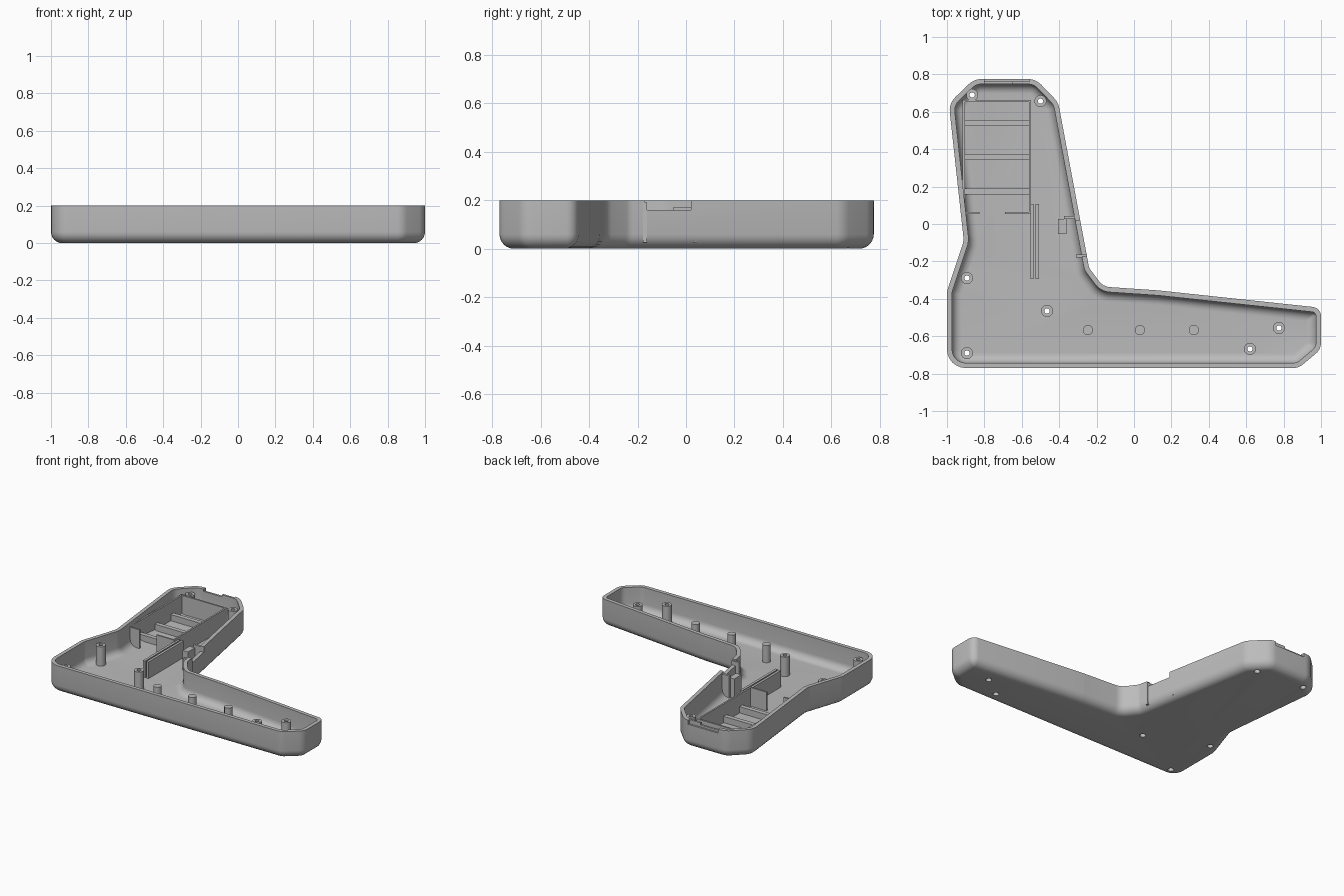
import bpy, bmesh, math
from mathutils import Vector

cube = bpy.data.objects.get("Cube")
if cube:
    bpy.data.objects.remove(cube, do_unlink=True)

grey = bpy.data.materials.new("plain grey")
grey.use_nodes = True
grey.diffuse_color = (0.5, 0.5, 0.5, 1)
grey.node_tree.nodes["Principled BSDF"].inputs["Base Color"].default_value = (0.5, 0.5, 0.5, 1)

HEIGHT, WALL, FLOOR = 0.2, 0.027, 0.03
OUTER_R, INNER_R = 0.06, 0.05


def finish(bm, name):
    bmesh.ops.recalc_face_normals(bm, faces=bm.faces)
    mesh = bpy.data.meshes.new(name)
    bm.to_mesh(mesh)
    bm.free()
    mesh.materials.append(grey)
    obj = bpy.data.objects.new(name, mesh)
    bpy.context.collection.objects.link(obj)
    return obj


def activate(obj):
    bpy.ops.object.select_all(action="DESELECT")
    obj.select_set(True)
    bpy.context.view_layer.objects.active = obj


def smooth(obj):
    activate(obj)
    bpy.ops.object.shade_smooth_by_angle(angle=math.radians(30))


def box(name, x0, x1, y0, y1, z0, z1):
    bm = bmesh.new()
    bmesh.ops.create_cube(bm, size=1)
    for v in bm.verts:
        v.co = ((x0 + x1) / 2 + v.co.x * (x1 - x0),
                (y0 + y1) / 2 + v.co.y * (y1 - y0),
                (z0 + z1) / 2 + v.co.z * (z1 - z0))
    return finish(bm, name)


def loft(bm, rings):
    loops = [[bm.verts.new(p) for p in ring] for ring in rings]
    for a, b in zip(loops, loops[1:]):
        for i in range(len(a)):
            j = (i + 1) % len(a)
            bm.faces.new((a[i], a[j], b[j], b[i]))
    return loops


def circle(x, y, r, z, n=24):
    return [(x + r * math.cos(math.tau * i / n), y + r * math.sin(math.tau * i / n), z)
            for i in range(n)]


def rod(name, x, y, r, z0, z1):
    bm = bmesh.new()
    loops = loft(bm, [circle(x, y, r, z0), circle(x, y, r, z1)])
    for loop in loops:
        bm.faces.new(loop)
    return finish(bm, name)


def tube(name, x, y, r, hole, z0, z1):
    bm = bmesh.new()
    loft(bm, [circle(x, y, hole, z0), circle(x, y, r, z0), circle(x, y, r, z1),
              circle(x, y, hole, z1), circle(x, y, hole, z0)])
    bmesh.ops.remove_doubles(bm, verts=bm.verts, dist=1e-5)
    return finish(bm, name)


# Outline corners, counter-clockwise: x, y, rounding radius
OUTLINE = [(-1, -0.77, 0.1), (0.88, -0.77, 0.08), (1, -0.67, 0.08), (1, -0.448, 0.05),
           (0.13, -0.355, 0.3), (-0.165, -0.335, 0.08), (-0.24, -0.235, 0.06),
           (-0.405, 0.65, 0.1), (-0.525, 0.775, 0.1), (-0.855, 0.775, 0.1),
           (-0.99, 0.645, 0.1), (-0.91, -0.09, 0.1), (-1, -0.36, 0.1)]


def outline_ring(inset, z, steps=7):
    """Rounded outline moved inwards by a distance, same point count each time."""
    ring = []
    n = len(OUTLINE)
    for i, (x, y, r) in enumerate(OUTLINE):
        p = Vector((x, y))
        d0 = (p - Vector(OUTLINE[i - 1][:2])).normalized()
        d1 = (Vector(OUTLINE[(i + 1) % n][:2]) - p).normalized()
        n0, n1 = Vector((-d0.y, d0.x)), Vector((-d1.y, d1.x))
        miter = (n0 + n1) / (1 + n0.dot(n1))
        turn = math.atan2(d0.x * d1.y - d0.y * d1.x, d0.dot(d1))
        side = 1 if turn > 0 else -1
        rad = max(r - side * inset, 0.012)
        centre = p + miter * (inset + side * rad)
        start = math.atan2(-side * n0.y, -side * n0.x)
        for k in range(steps):
            a = start + turn * k / (steps - 1)
            ring.append((centre.x + rad * math.cos(a), centre.y + rad * math.sin(a), z))
    return ring


# Open half shell with rounded bottom edge inside and out
quarter = [math.pi / 2 * k / 6 for k in range(7)]
rings = [outline_ring(OUTER_R * (1 - math.sin(a)), OUTER_R * (1 - math.cos(a))) for a in quarter]
rings.append(outline_ring(0, HEIGHT))
rings.append(outline_ring(WALL, HEIGHT))
rings += [outline_ring(WALL + INNER_R * (1 - math.sin(a)), FLOOR + INNER_R * (1 - math.cos(a)))
          for a in reversed(quarter)]
bm = bmesh.new()
loops = loft(bm, rings)
bm.faces.new(loops[0])
bm.faces.new(loops[-1])
shell = finish(bm, "shell")

# Screw holes and rim notches cut from the shell
SCREWS = [(-0.865, 0.69), (-0.5, 0.657), (-0.893, -0.289), (-0.893, -0.69),
          (-0.465, -0.465), (0.62, -0.668), (0.775, -0.556)]
cutters = [rod("screw_cutter", x, y, 0.02, -0.1, 0.1) for x, y in SCREWS]
cutters.append(box("side_notch_cutter", -0.34, -0.2, -0.17, 0.02, 0.16, 0.3))
cutters.append(box("end_notch_cutter", -0.8, -0.56, 0.762, 0.85, 0.17, 0.3))
cutters.append(box("end_slot_cutter", -0.8, -0.65, 0.7, 0.85, 0.185, 0.3))
for cutter in cutters:
    cutter.hide_render = True
    activate(shell)
    mod = shell.modifiers.new("cut", "BOOLEAN")
    mod.operation = "DIFFERENCE"
    mod.solver = "EXACT"
    mod.object = cutter
    bpy.ops.object.modifier_apply(modifier=mod.name)
    bpy.data.objects.remove(cutter, do_unlink=True)
smooth(shell)

# Screw posts and plain support pegs
for x, y in SCREWS:
    smooth(tube("screw_post", x, y, 0.032, 0.014, FLOOR - 0.002, 0.17))
for x in (-0.246, 0.032, 0.32):
    smooth(rod("support_peg", x, -0.567, 0.027, FLOOR - 0.005, 0.155))

# Battery compartment walls and cradle ribs
L, R, B, T, t = -0.904, -0.55, 0.053, 0.663, 0.012
BASE, TOP = FLOOR - 0.005, 0.165
box("compartment_left_wall", L - t, L, B, T, BASE, TOP)
box("compartment_right_wall", R - t, R, B, T, BASE, TOP)
box("compartment_end_wall", L - t, R, T - t, T, BASE, TOP)
box("compartment_front_wall_left", L - t, -0.825, B, B + t, BASE, TOP)
box("compartment_front_wall_right", -0.69, R, B, B + t, BASE, TOP)
for y in (0.175, 0.358, 0.54):
    box("cradle_rib", L, R - t, y - 0.016, y + 0.016, BASE, 0.075)

# Circuit board slot
for x in (-0.545, -0.518):
    box("board_slot_plate", x - 0.009, x + 0.009, -0.294, 0.107, BASE, 0.15)

# Switch bracket beside the side notch
box("bracket_block", -0.405, -0.362, -0.053, 0.027, BASE, 0.17)
box("bracket_arm", -0.375, -0.3, 0.027, 0.043, BASE, 0.19)
box("bracket_tab", -0.31, -0.25, -0.178, -0.162, BASE, 0.19)
